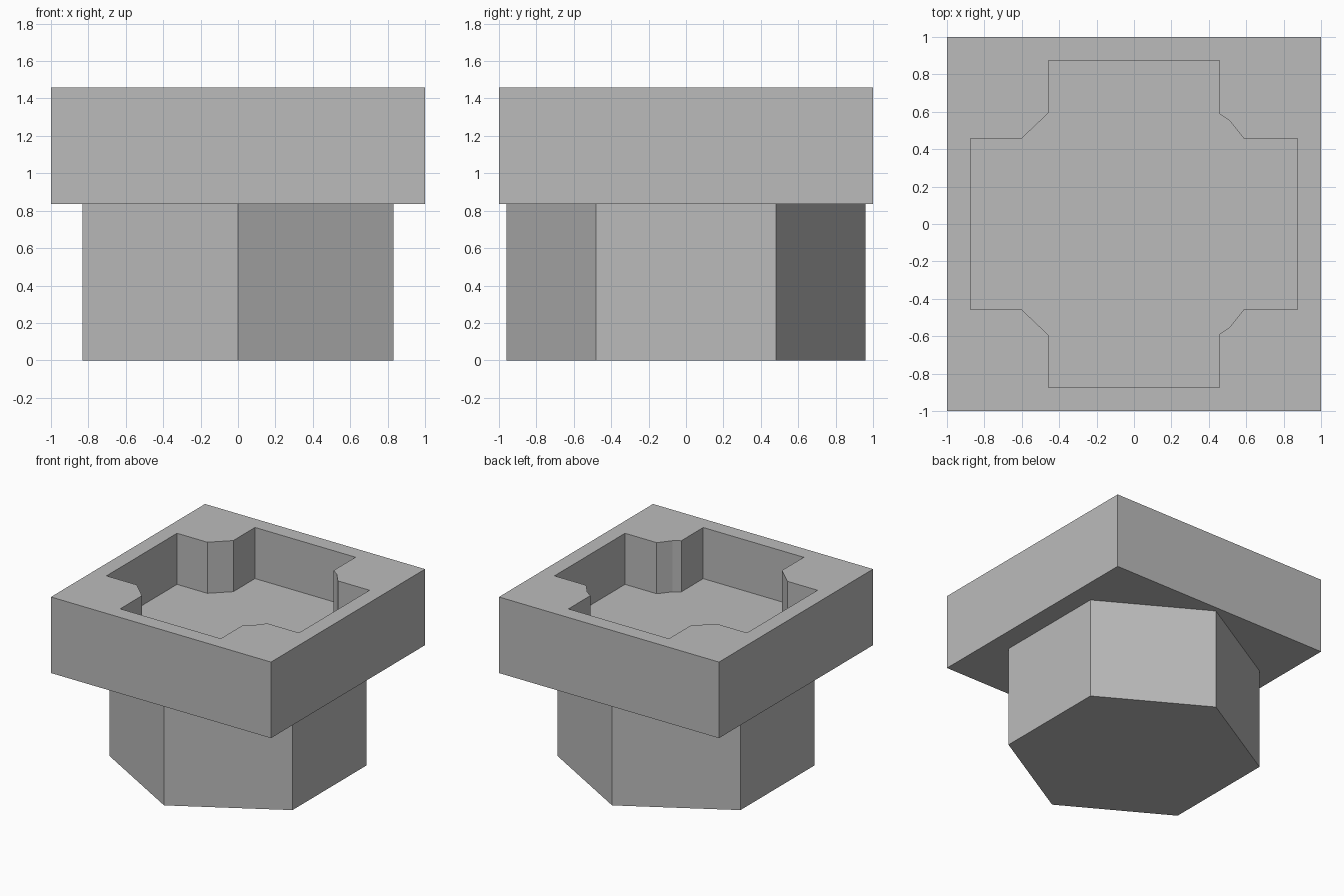
import bpy
import bmesh
from math import sin, cos, pi

if "Cube" in bpy.data.objects:
    bpy.data.objects.remove(bpy.data.objects["Cube"], do_unlink=True)

grey = bpy.data.materials.new("plain grey")
grey.use_nodes = True
COLOUR = (0.5, 0.5, 0.5, 1)
grey.diffuse_color = COLOUR
grey.node_tree.nodes["Principled BSDF"].inputs["Base Color"].default_value = COLOUR


def prism(name, outline, bottom, top):
    """Extrude a counter-clockwise outline from bottom to top."""
    bm = bmesh.new()
    base = bm.faces.new([bm.verts.new((x, y, bottom)) for x, y in outline])
    cap = bmesh.ops.extrude_face_region(bm, geom=[base], use_keep_orig=True)
    verts = [g for g in cap["geom"] if isinstance(g, bmesh.types.BMVert)]
    bmesh.ops.translate(bm, verts=verts, vec=(0, 0, top - bottom))
    bmesh.ops.recalc_face_normals(bm, faces=bm.faces)
    mesh = bpy.data.meshes.new(name)
    bm.to_mesh(mesh)
    bm.free()
    mesh.materials.append(grey)
    obj = bpy.data.objects.new(name, mesh)
    bpy.context.collection.objects.link(obj)
    return obj


SHOULDER, FLOOR, RIM = 0.835, 1.04, 1.46

# Hexagonal stem with one corner pointing to the front
hexagon = [(0.96 * sin(-i * pi / 3), 0.96 * cos(i * pi / 3)) for i in range(6)]
prism("hex_stem", hexagon, 0, SHOULDER)

# Square head
head = prism("square_head", [(-1, -1), (1, -1), (1, 1), (-1, 1)], SHOULDER, RIM)

# Cross-shaped pocket: right corners are bent, left corners are straight
right = [(0.875, 0.458), (0.587, 0.458), (0.51, 0.553), (0.456, 0.59), (0.456, 0.875)]
left = [(-0.458, 0.875), (-0.458, 0.593), (-0.6, 0.458), (-0.875, 0.458)]
back_half = right + left
pocket = back_half + [(x, -y) for x, y in reversed(back_half)]
cutter = prism("pocket_cutter", pocket, FLOOR, RIM + 0.2)
cutter.hide_render = True

# Cut the pocket into the head, then drop the cutter
cut = head.modifiers.new("pocket", "BOOLEAN")
cut.operation = "DIFFERENCE"
cut.solver = "EXACT"
cut.object = cutter
bpy.context.view_layer.objects.active = head
bpy.ops.object.modifier_apply(modifier=cut.name)
bpy.data.objects.remove(cutter, do_unlink=True)
